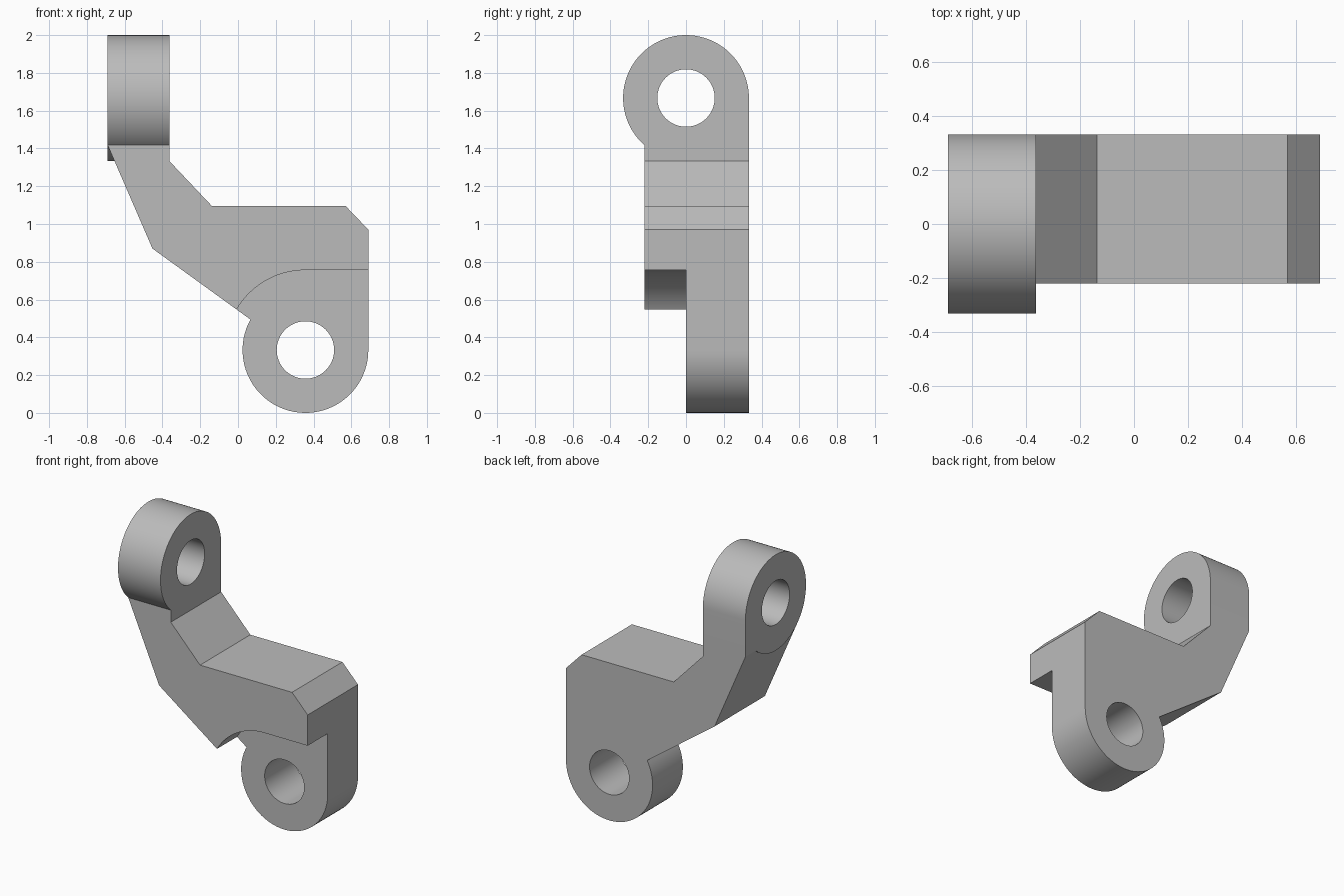
import bpy
import bmesh
from math import cos, sin, radians
from mathutils import Vector

cube = bpy.data.objects.get("Cube")
if cube:
    bpy.data.objects.remove(cube, do_unlink=True)

R, HOLE = 0.333, 0.152        # lug and bore radii
LOW = (0.357, R)              # lower lug centre (x, z)
TOP = (0.0, 2 - R)            # upper lug centre (y, z)
LEFT, RIGHT, INNER = -0.69, 0.69, -0.363
FRONT, BACK = -0.22, R

grey = bpy.data.materials.new("plain grey")
grey.use_nodes = True
colour = (0.5, 0.5, 0.5, 1)
grey.diffuse_color = colour
grey.node_tree.nodes["Principled BSDF"].inputs["Base Color"].default_value = colour


def arc(centre, radius, start, end, steps=48):
    angles = [radians(start + (end - start) * i / steps) for i in range(steps + 1)]
    return [(centre[0] + radius * cos(a), centre[1] + radius * sin(a)) for a in angles]


def extrude(name, profile, axis, low, high):
    """Extrude a closed profile along x (profile in y, z) or y (profile in x, z)."""
    def place(p):
        return (low, p[0], p[1]) if axis == "x" else (p[0], low, p[1])
    bm = bmesh.new()
    face = bm.faces.new([bm.verts.new(place(p)) for p in profile])
    grown = bmesh.ops.extrude_face_region(bm, geom=[face])["geom"]
    move = Vector((high - low, 0, 0) if axis == "x" else (0, high - low, 0))
    bmesh.ops.translate(bm, vec=move,
                        verts=[g for g in grown if isinstance(g, bmesh.types.BMVert)])
    bmesh.ops.recalc_face_normals(bm, faces=bm.faces)
    mesh = bpy.data.meshes.new(name)
    bm.to_mesh(mesh)
    bm.free()
    mesh.materials.append(grey)
    obj = bpy.data.objects.new(name, mesh)
    bpy.context.collection.objects.link(obj)
    return obj


def combine(target, tool, operation):
    """Apply a boolean and discard the tool object."""
    mod = target.modifiers.new(operation.lower(), "BOOLEAN")
    mod.operation, mod.solver, mod.object = operation, "EXACT", tool
    bpy.context.view_layer.objects.active = target
    bpy.ops.object.modifier_apply(modifier=mod.name)
    bpy.data.objects.remove(tool, do_unlink=True)


# Cranked arm with the lower lug as its rounded end
outline = [(LEFT, 1.417), (-0.453, 0.87)]
outline += arc(LOW, R, 151, 360)
outline += [(RIGHT, 0.97), (0.57, 1.095), (-0.138, 1.095), (INNER, 1.333), (INNER, 1.417)]
bracket = extrude("bracket_arm", outline, "y", FRONT, BACK)

# Clearance step in front of the lower lug
step = arc(LOW, 0.423, 90, 180) + [(LOW[0] - 0.423, -0.2), (1, -0.2), (1, LOW[1] + 0.423)]
combine(bracket, extrude("step_cutter", step, "y", -0.5, 0), "DIFFERENCE")

# Upper lug, round with a straight back
lug = arc(TOP, R, 0, 311.3, 80) + [(BACK, 1.417)]
combine(bracket, extrude("upper_lug", lug, "x", LEFT, INNER), "UNION")

# Bores through both lugs
for centre, axis in ((LOW, "y"), (TOP, "x")):
    circle = arc(centre, HOLE, 0, 360, 64)[:-1]
    combine(bracket, extrude("bore_cutter", circle, axis, -1, 1), "DIFFERENCE")

# Smooth curved walls, crisp edges
bpy.ops.object.select_all(action="DESELECT")
bracket.select_set(True)
bpy.context.view_layer.objects.active = bracket
bpy.ops.object.shade_smooth_by_angle(angle=radians(25))
